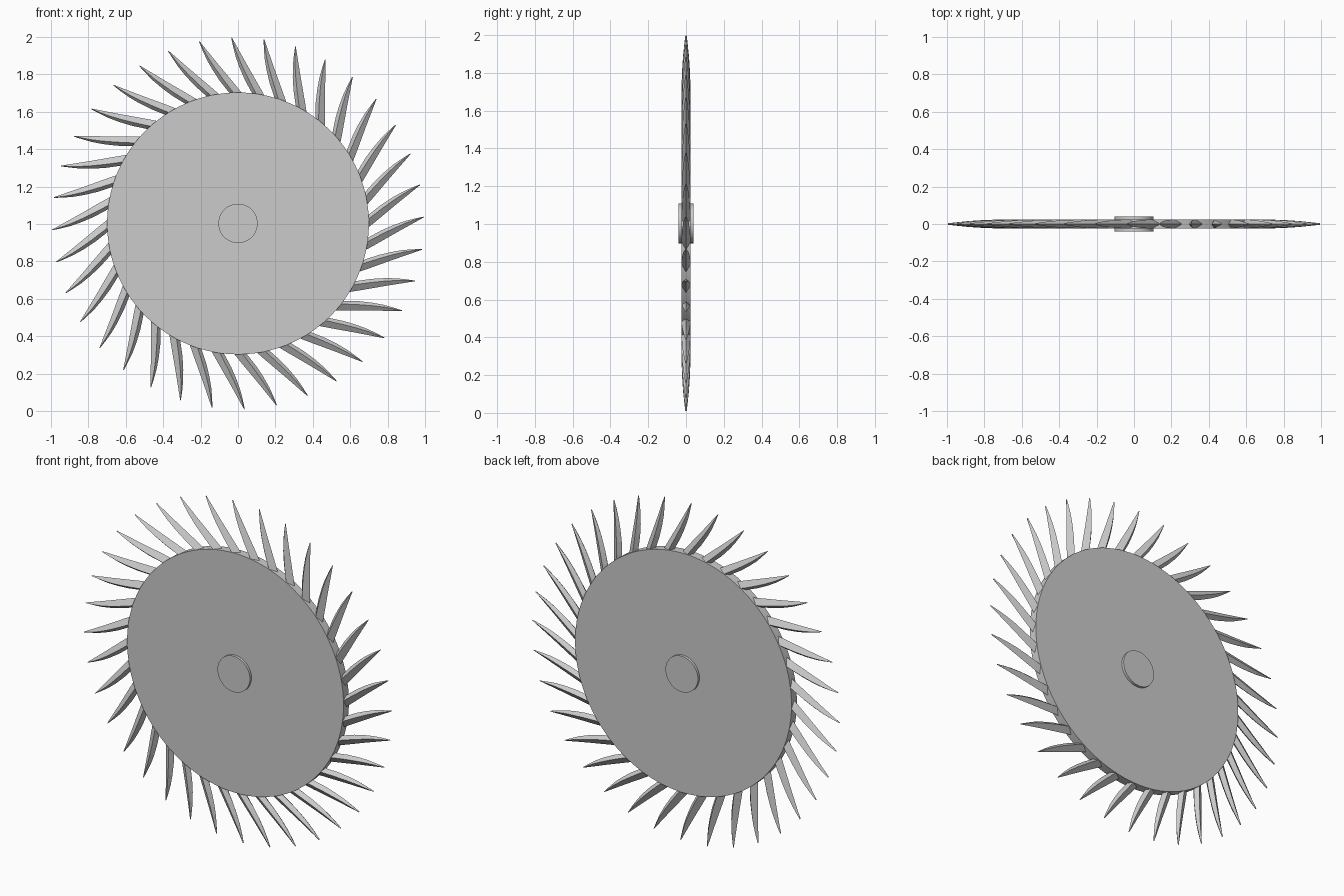
import bpy, bmesh, math
from mathutils import Vector

if "Cube" in bpy.data.objects:
    bpy.data.objects.remove(bpy.data.objects["Cube"])

CENTRE_Z = 1.003
TEETH = 36
TIP_R = 0.994
LEAN = math.radians(27)


def cylinder(name, radius, depth, sides):
    bpy.ops.mesh.primitive_cylinder_add(vertices=sides, radius=radius, depth=depth,
                                        location=(0, 0, CENTRE_Z),
                                        rotation=(math.pi / 2, 0, 0))
    ob = bpy.context.object
    ob.name = name
    bpy.ops.object.shade_smooth_by_angle(angle=math.radians(30))
    return ob


# Blade disc and central hub
cylinder("disc", 0.70, 0.05, 108)
cylinder("hub", 0.105, 0.08, 48)

# Tooth stations: distance back from tip, straight edge, ridge, curved edge, half thickness
STATIONS = [
    (0.000, 0.002, 0.000, -0.002, 0.004),
    (0.050, 0.002, -0.010, -0.017, 0.0095),
    (0.100, 0.002, -0.018, -0.030, 0.0145),
    (0.160, 0.002, -0.024, -0.040, 0.019),
    (0.230, 0.003, -0.028, -0.047, 0.022),
    (0.300, 0.004, -0.030, -0.048, 0.024),
    (0.390, 0.004, -0.030, -0.047, 0.0245),
]

# Ring of swept, ridged teeth with diamond cross-sections
bm = bmesh.new()
for k in range(TEETH):
    theta = math.radians(2) + k * math.tau / TEETH
    ang = theta + LEAN
    tip = Vector((math.cos(theta), 0, math.sin(theta))) * TIP_R
    back = -Vector((math.cos(ang), 0, math.sin(ang)))
    side = Vector((math.sin(ang), 0, -math.cos(ang)))
    depth = Vector((0, 1, 0))
    rings = []
    for u, straight, ridge, curved, half in STATIONS:
        base = tip + back * u
        points = (base + side * straight, base + side * ridge + depth * half,
                  base + side * curved, base + side * ridge - depth * half)
        rings.append([bm.verts.new(p) for p in points])
    for a, b in zip(rings, rings[1:]):
        for i in range(4):
            j = (i + 1) % 4
            bm.faces.new((a[i], a[j], b[j], b[i]))
    bm.faces.new(rings[0])
    bm.faces.new(rings[-1])
bmesh.ops.recalc_face_normals(bm, faces=bm.faces)
mesh = bpy.data.meshes.new("teeth")
bm.to_mesh(mesh)
bm.free()
teeth = bpy.data.objects.new("teeth", mesh)
teeth.location.z = CENTRE_Z
bpy.context.collection.objects.link(teeth)
